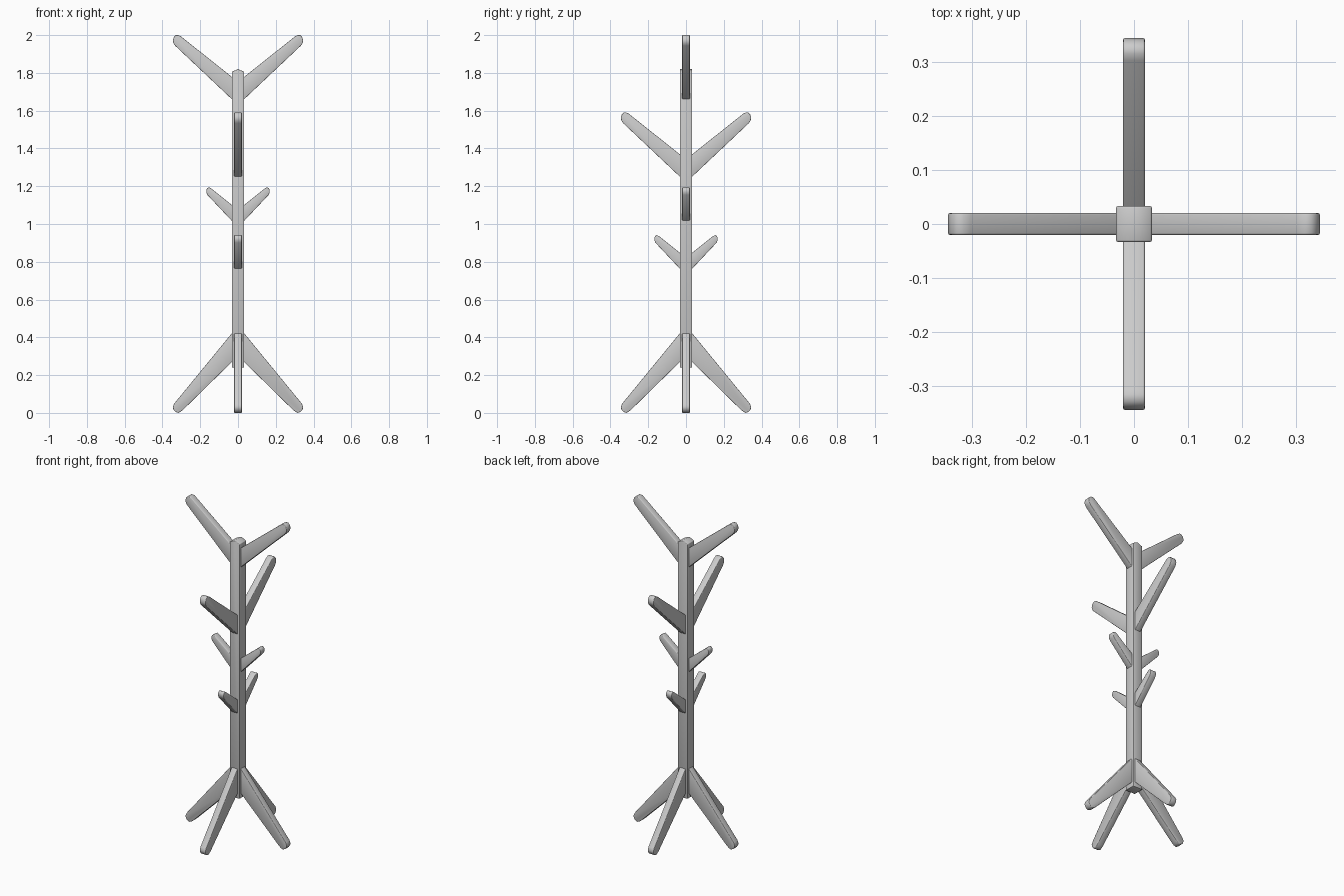
import bpy, bmesh
from mathutils import Matrix
from math import radians

if "Cube" in bpy.data.objects:
    bpy.data.objects.remove(bpy.data.objects["Cube"])


def board(name, profile, thick, angle=0.0, bevel=0.003):
    """Extrude an (x, z) profile along y, centred, then spin it about z."""
    bm = bmesh.new()
    face = bm.faces.new([bm.verts.new((x, -thick / 2, z)) for x, z in profile])
    new = bmesh.ops.extrude_face_region(bm, geom=[face])["geom"]
    bmesh.ops.translate(bm, vec=(0, thick, 0),
                        verts=[v for v in new if isinstance(v, bmesh.types.BMVert)])
    bmesh.ops.recalc_face_normals(bm, faces=bm.faces)
    bmesh.ops.transform(bm, matrix=Matrix.Rotation(radians(angle), 4, 'Z'), verts=bm.verts)
    mesh = bpy.data.meshes.new(name)
    bm.to_mesh(mesh)
    bm.free()
    mesh.shade_smooth()
    obj = bpy.data.objects.new(name, mesh)
    bpy.context.collection.objects.link(obj)
    mod = obj.modifiers.new("soft_edges", 'BEVEL')
    mod.width = bevel
    mod.segments = 2
    mod.limit_method = 'ANGLE'
    mod.angle_limit = radians(60)
    return obj


# Square post with a slightly peaked top
H = 0.033
board("post", [(-H, 0.24), (H, 0.24), (H, 1.806), (0, 1.82), (-H, 1.806)], 2 * H)

# Tapered profiles with rounded tips; heights of arms are relative to their lower root
IN = 0.026
long_arm = [(IN, -0.005), (0.034, 0.0), (0.333, 0.282), (0.342, 0.295), (0.345, 0.310),
            (0.340, 0.327), (0.329, 0.338), (0.316, 0.338), (0.303, 0.332),
            (0.034, 0.118), (IN, 0.112)]
short_arm = [(IN, -0.005), (0.034, 0.0), (0.162, 0.136), (0.168, 0.150), (0.168, 0.162),
             (0.163, 0.172), (0.154, 0.176), (0.143, 0.171),
             (0.034, 0.084), (IN, 0.078)]
leg = [(IN, 0.274), (0.034, 0.268), (0.291, 0.016), (0.304, 0.006), (0.317, 0.0),
       (0.332, 0.006), (0.342, 0.018), (0.345, 0.032), (0.338, 0.049),
       (0.034, 0.420), (IN, 0.430)]

# Four pairs of arms, alternating between the x and y directions
tiers = [("top_arm", long_arm, 1.662, 0), ("upper_arm", long_arm, 1.252, 90),
         ("middle_hook", short_arm, 1.018, 0), ("lower_hook", short_arm, 0.765, 90)]
for name, profile, z, angle in tiers:
    for i in range(2):
        board(f"{name}_{i + 1}", [(x, h + z) for x, h in profile], 0.04, angle + 180 * i)

# Four splayed legs
for i in range(4):
    board(f"leg_{i + 1}", leg, 0.04, 90 * i)
